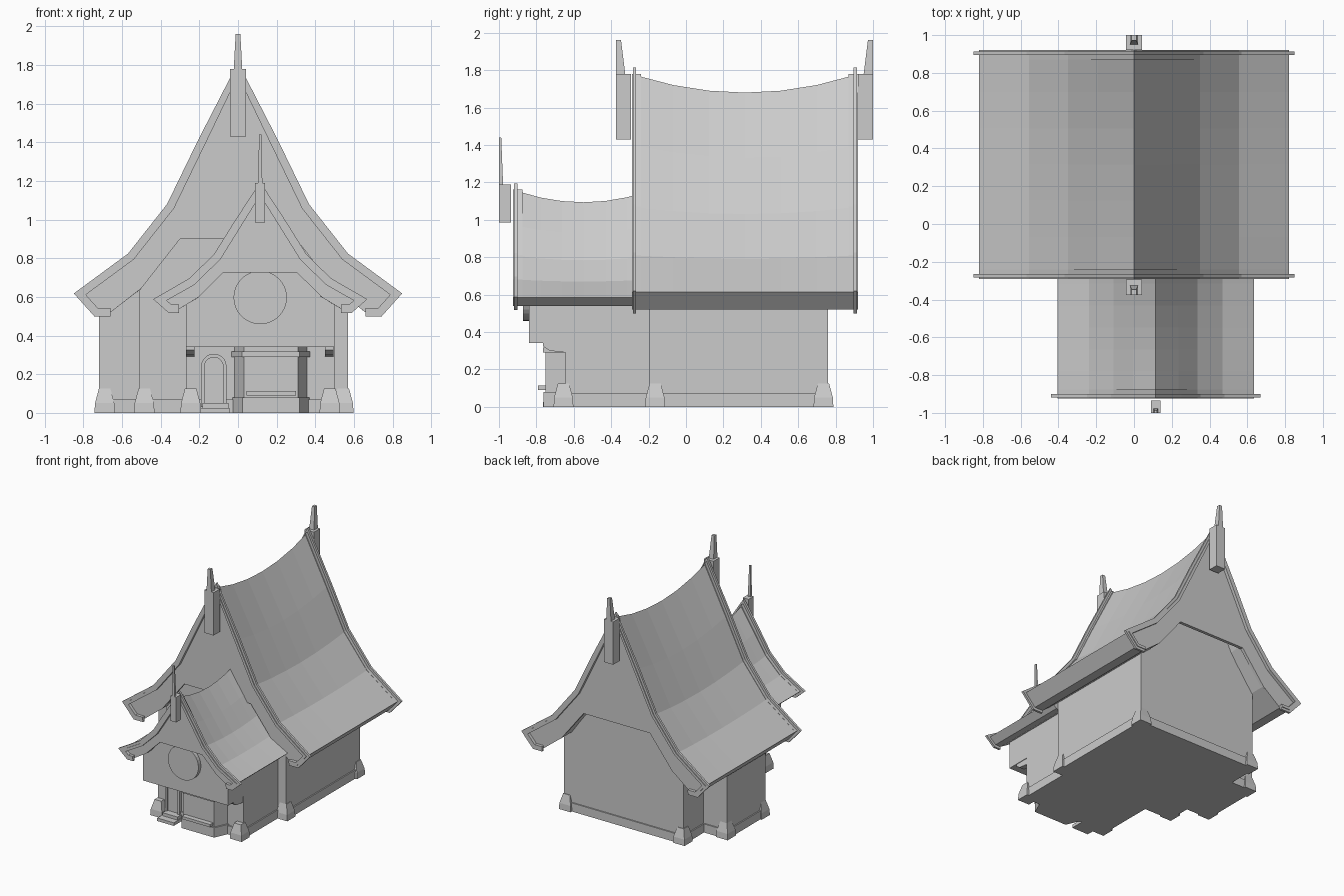
import bpy, bmesh
from math import cos, sin, pi
from mathutils import Vector

if "Cube" in bpy.data.objects:
    bpy.data.objects.remove(bpy.data.objects["Cube"])


def finish(name, bm):
    bmesh.ops.recalc_face_normals(bm, faces=bm.faces)
    me = bpy.data.meshes.new(name)
    bm.to_mesh(me)
    bm.free()
    ob = bpy.data.objects.new(name, me)
    bpy.context.collection.objects.link(ob)
    return ob


def loft(name, rings):
    """Join equal-length rings of 3D points and cap both ends."""
    bm = bmesh.new()
    rows = [[bm.verts.new(p) for p in r] for r in rings]
    n = len(rows[0])
    for a, b in zip(rows, rows[1:]):
        for i in range(n):
            j = (i + 1) % n
            bm.faces.new((a[i], a[j], b[j], b[i]))
    bm.faces.new(rows[0])
    bm.faces.new(rows[-1])
    return finish(name, bm)


def prism(name, pts, y0, y1, segs=1, drop=None):
    """Extrude an (x, z) outline along y, with an optional sag function."""
    rings = []
    for k in range(segs + 1):
        y = y0 + (y1 - y0) * k / segs
        rings.append([(x, y, z - (drop(y, z) if drop else 0)) for x, z in pts])
    return loft(name, rings)


def plan(name, pts, z0, z1):
    return loft(name, [[(x, y, z) for x, y in pts] for z in (z0, z1)])


def box(name, x0, x1, y0, y1, z0, z1):
    return plan(name, [(x0, y0), (x1, y0), (x1, y1), (x0, y1)], z0, z1)


def both(half):
    """Mirror a half path that starts on the centre line."""
    return [(-x, z) for x, z in reversed(half) if x > 0] + half


def offset(path, d):
    out = []
    v = [Vector(p) for p in path]
    for i, p in enumerate(v):
        a = (p - v[i - 1]).normalized() if i else None
        b = (v[i + 1] - p).normalized() if i < len(v) - 1 else None
        a, b = a or b, b or a
        na, nb = Vector((-a.y, a.x)), Vector((-b.y, b.x))
        m = (na + nb).normalized()
        out.append(tuple(p + m * d / max(m.dot(na), 0.6)))
    return out


# Shared curved roof section: outer slope, boxed eave, inner slope
OUTER = [(0, 1.78), (.19, 1.40), (.35, 1.07), (.555, .81), (.82, .615)]
EAVE = [(.735, .52), (.66, .52)]
SOFFIT = [(.5, .645), (.3, .9)]


def roof(name, cx, sx, base, sz, y0, y1, dip, mid, half, ends):
    def fit(pts):
        return [(cx + x * sx, base + (z - .615) * sz) for x, z in pts]
    top = base + 1.165 * sz

    def drop(y, z):
        t = max(0, (z - base) / (top - base))
        return dip * t * max(0, 1 - ((y - mid) / half) ** 2)
    path = both(OUTER + EAVE)
    inner = both([(0, 1.6)] + [(.3, .93), (.5, .645)])
    prism(name, fit(path + inner[::-1]), y0 + .03, y1 - .03 if len(ends) > 1 else y1, 6, drop)
    band = fit(path)
    for e in ends:
        s = 1 if e == "front" else -1
        y = y0 if s > 0 else y1
        # thin rim, raised edge band and flat gable panel
        prism(f"{name}_{e}_rim", offset(band, 0) + offset(band, -.022)[::-1], y, y + s * .032)
        prism(f"{name}_{e}_edge_band", offset(band, .02) + offset(band, -.012)[::-1],
              y + s * .006, y + s * .024)
        prism(f"{name}_{e}_gable_panel", fit(both(OUTER + EAVE + SOFFIT)), y + s * .025, y + s * .05)


roof("main_roof", 0, 1, .615, 1, -.29, .92, .1, .315, .605, ("front", "back"))
roof("porch_roof", .115, .635, .585, .495, -.925, -.2, .068, -.55, .375, ("front",))


def finial(name, cx, y, s, w, d, z0, z1, z2, sw, sd):
    """Ridge post with a tapering spike; y is the outer face, s points inward."""
    ya, yb = sorted((y, y + s * d))
    box(name + "_post", cx - w, cx + w, ya, yb, z0, z1)
    rings = []
    for z, k in ((z1, 1), (z2, .55)):
        x, e = sw * k, y + s * sd * k
        rings.append([(cx - x, y, z), (cx + x, y, z), (cx + x, e, z), (cx - x, e, z)])
    loft(name + "_spike", rings)


finial("main_front_finial", 0, -.375, 1, .042, .08, 1.43, 1.78, 1.96, .022, .05)
finial("main_back_finial", 0, 1.0, -1, .042, .08, 1.43, 1.78, 1.96, .022, .05)
finial("porch_finial", .115, -1.0, 1, .026, .065, .985, 1.19, 1.44, .011, .022)

# Walls
prism("main_walls", [(-.51, 0), (.57, 0), (.57, .7), (.3, 1.03), (0, 1.58), (-.3, 1.03), (-.51, .76)], -.195, .76)
gable = [(.5, .61), (.33, .77), (.115, 1.03), (-.1, .77), (-.27, .61)]
prism("porch_walls", [(-.27, 0), (.5, 0)] + gable, -.645, -.19)
prism("porch_jetty", [(-.27, .34), (.5, .34)] + gable, -.84, -.6)
prism("side_wing", [(-.72, 0), (-.5, 0), (-.5, .68), (-.72, .57)], 0, .5)

# Low skirting around the walls
g = .01
box("main_skirting", -.51 - g, .57 + g, -.195 - g, .76 + g, 0, .07)
box("porch_skirting", -.27 - g, .5 + g, -.645 - g, -.19, 0, .07)
box("wing_skirting", -.72 - g, -.5, -g, .5 + g, 0, .07)

# Tapered corner stones
corners = [(-.485, .735), (.545, .735), (.545, -.165), (-.485, -.165), (-.245, -.655),
           (.475, -.655), (-.69, .47), (-.69, .03)]
for i, (x, y) in enumerate(corners):
    loft(f"corner_stone_{i + 1}", [[(x + a * w, y + b * w, z) for a, b in ((-1, -1), (1, -1), (1, 1), (-1, 1))]
                                   for z, w in ((0, .053), (.05, .05), (.125, .03))])

# Round gable window
prism("round_window", [(.115 + .138 * cos(i * pi / 16), .597 + .138 * sin(i * pi / 16)) for i in range(32)],
      -.872, -.83)

# Brackets under the jetty
for n, x in (("left", -.27), ("right", .45)):
    loft(f"{n}_bracket", [[(u, -.64, .29), (u, -.73, .30), (u, -.765, .325), (u, -.765, .345), (u, -.64, .345)]
                          for u in (x, x + .045)])


# Angled bay window
def bay(name, e, z0, z1):
    plan(name, [(-.02 - e, -.64), (.03 - e * .6, -.75 - e), (.31 + e * .6, -.75 - e), (.36 + e, -.64)], z0, z1)


bay("bay_body", 0, 0, .345)
bay("bay_base", .012, 0, .08)
bay("bay_head", .015, .29, .318)
box("bay_sill", .045, .3, -.79, -.74, .09, .113)

# Arched door with raised surround, and two steps


def arch(cx, w, z0, zs):
    return [(cx - w, z0)] + [(cx - w * cos(i * pi / 10), zs + w * sin(i * pi / 10)) for i in range(11)] + [(cx + w, z0)]


outer, inner = arch(-.125, .066, .03, .24), arch(-.125, .048, .03, .24)
prism("door_surround", outer + inner[::-1], -.67, -.64)
prism("door", inner, -.655, -.64)
box("upper_step", -.185, -.05, -.71, -.64, 0, .05)
box("lower_step", -.195, -.045, -.765, -.64, 0, .025)
